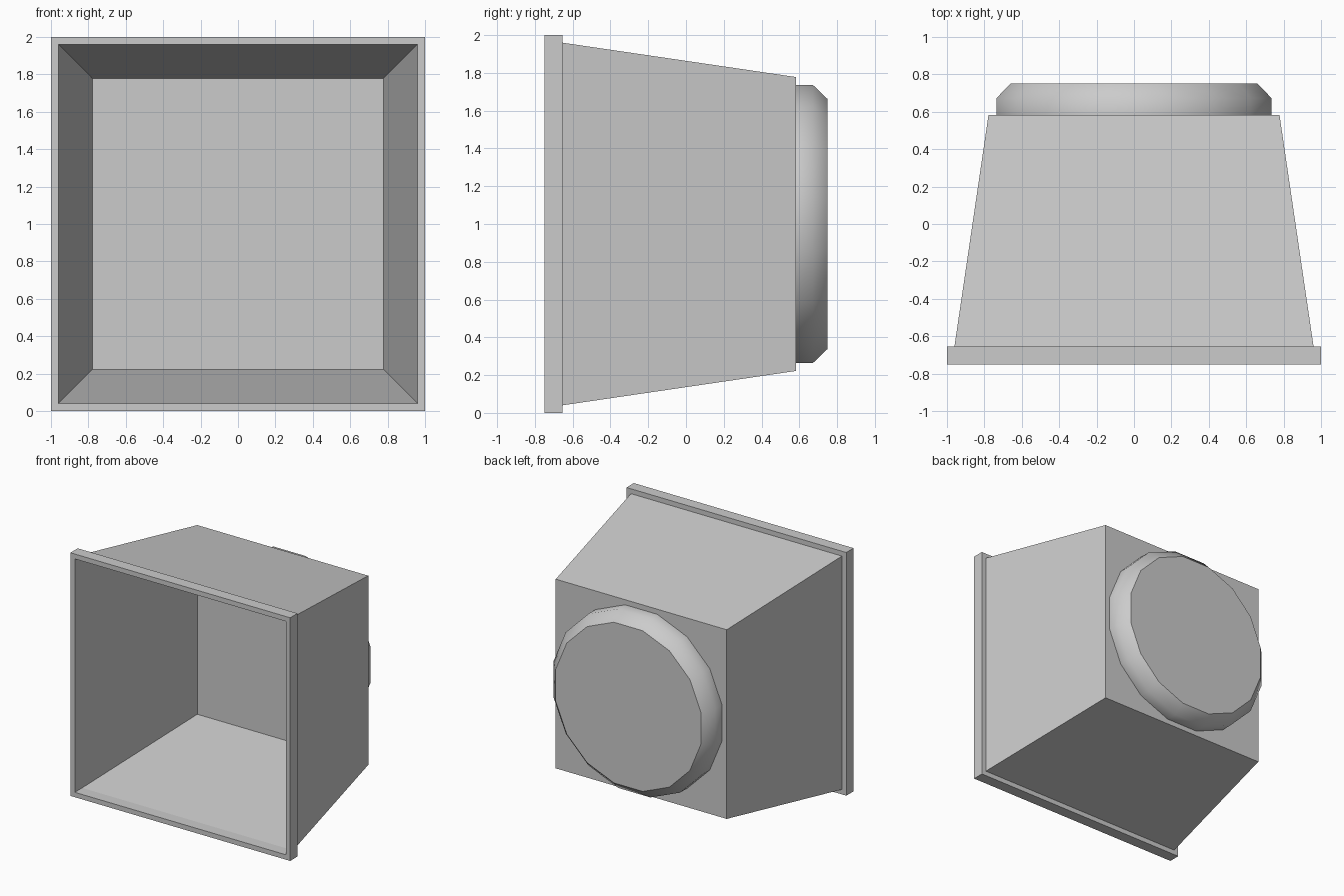
import bpy, bmesh, math

if "Cube" in bpy.data.objects:
    bpy.data.objects.remove(bpy.data.objects["Cube"])

CENTRE_Z = 1.0

grey = bpy.data.materials.new("light_grey")
grey.diffuse_color = (0.6, 0.6, 0.6, 1.0)
grey.use_nodes = True
grey.node_tree.nodes["Principled BSDF"].inputs["Base Color"].default_value = grey.diffuse_color


def loft(name, sides, rings, close_end, smooth=False):
    """Skin polygon rings given as (half width across flats, y)."""
    bm = bmesh.new()
    loops = []
    for half, y in rings:
        r = half / math.cos(math.pi / sides)
        angles = [2 * math.pi * (i + 0.5) / sides for i in range(sides)]
        loops.append([bm.verts.new((r * math.cos(a), y, CENTRE_Z + r * math.sin(a)))
                      for a in angles])
    for a, b in zip(loops, loops[1:]):
        for i in range(sides):
            j = (i + 1) % sides
            face = bm.faces.new((a[i], b[i], b[j], a[j]))
            face.smooth = smooth
    if close_end:
        bm.faces.new(loops[-1][::-1])
        # crisp border around the flat end
        for i in range(sides):
            bm.edges.get((loops[-1][i], loops[-1][(i + 1) % sides])).smooth = False
    bmesh.ops.remove_doubles(bm, verts=bm.verts, dist=0.0001)
    mesh = bpy.data.meshes.new(name)
    bm.to_mesh(mesh)
    bm.free()
    mesh.materials.append(grey)
    obj = bpy.data.objects.new(name, mesh)
    bpy.context.collection.objects.link(obj)
    return obj


# Square rim around the open front
loft("front_rim", 4, [(0.96, -0.655), (0.96, -0.75), (1.0, -0.75),
                      (1.0, -0.655), (0.96, -0.655)], False)

# Thin tapered box, open at the front and closed at the back
loft("tapered_shell", 4, [(0.96, -0.655), (0.778, 0.582)], True)

# Round back plug with a chamfered edge
loft("back_plug", 16, [(0.736, 0.582), (0.736, 0.672), (0.661, 0.75)], True, smooth=True)
